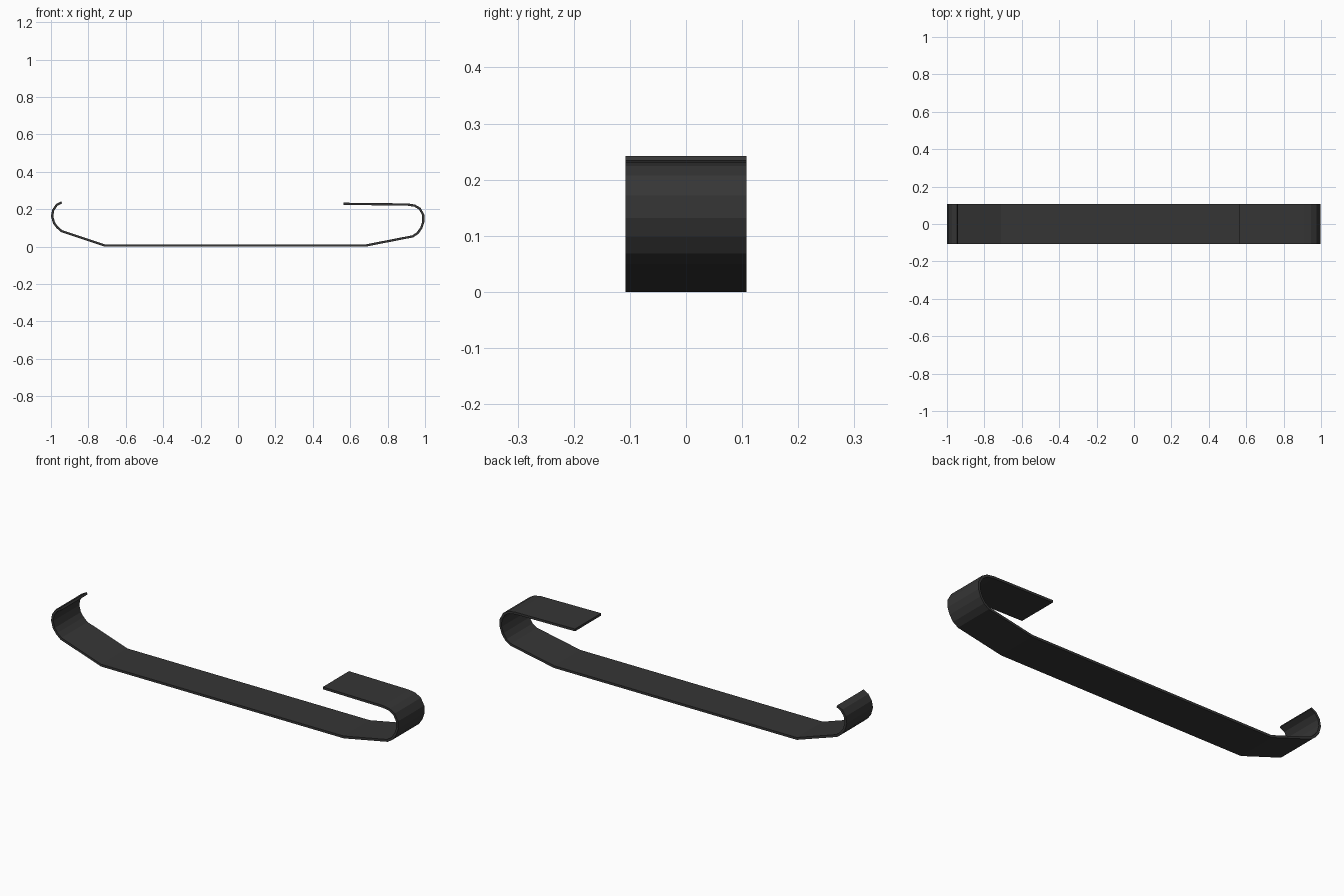
import bpy, bmesh
from mathutils import Vector

if "Cube" in bpy.data.objects:
    bpy.data.objects.remove(bpy.data.objects["Cube"])

HALF_WIDTH = 0.1075
HALF_THICK = 0.006

# Centre line of the bent strip (x, z), left hook to right return flange
PATH = [(-0.943, 0.237), (-0.970, 0.222), (-0.988, 0.195), (-0.994, 0.163),
        (-0.984, 0.127), (-0.967, 0.104), (-0.943, 0.083),
        (-0.712, 0.006), (0.683, 0.006),
        (0.934, 0.055), (0.961, 0.073), (0.980, 0.101), (0.991, 0.133),
        (0.990, 0.170), (0.972, 0.203), (0.945, 0.219), (0.907, 0.225),
        (0.563, 0.229)]


def offset_path(points, dist):
    """Mitred parallel of an open path."""
    pts = [Vector(p) for p in points]
    out = []
    for i, p in enumerate(pts):
        dirs = []
        if i > 0:
            dirs.append((p - pts[i - 1]).normalized())
        if i < len(pts) - 1:
            dirs.append((pts[i + 1] - p).normalized())
        normals = [Vector((-d.y, d.x)) for d in dirs]
        n = sum(normals, Vector((0, 0))).normalized()
        out.append(p + n * dist / n.dot(normals[0]))
    return out


# Bent strip: four corners per station, joined along the path
inner, outer = offset_path(PATH, HALF_THICK), offset_path(PATH, -HALF_THICK)
bm = bmesh.new()
rings = [[bm.verts.new((p.x, y, p.y)) for p, y in
          ((a, -HALF_WIDTH), (a, HALF_WIDTH), (b, HALF_WIDTH), (b, -HALF_WIDTH))]
         for a, b in zip(inner, outer)]
for r, s in zip(rings, rings[1:]):
    for k in range(4):
        j = (k + 1) % 4
        bm.faces.new((r[k], r[j], s[j], s[k]))
bm.faces.new(rings[0])
bm.faces.new(rings[-1])
bmesh.ops.recalc_face_normals(bm, faces=bm.faces)

mesh = bpy.data.meshes.new("bent_strip")
bm.to_mesh(mesh)
bm.free()
strip = bpy.data.objects.new("bent_strip", mesh)
bpy.context.collection.objects.link(strip)

# Single dark grey material
grey = bpy.data.materials.new("dark grey")
grey.diffuse_color = (0.036, 0.036, 0.036, 1)
grey.use_nodes = True
grey.node_tree.nodes["Principled BSDF"].inputs["Base Color"].default_value = grey.diffuse_color
mesh.materials.append(grey)
